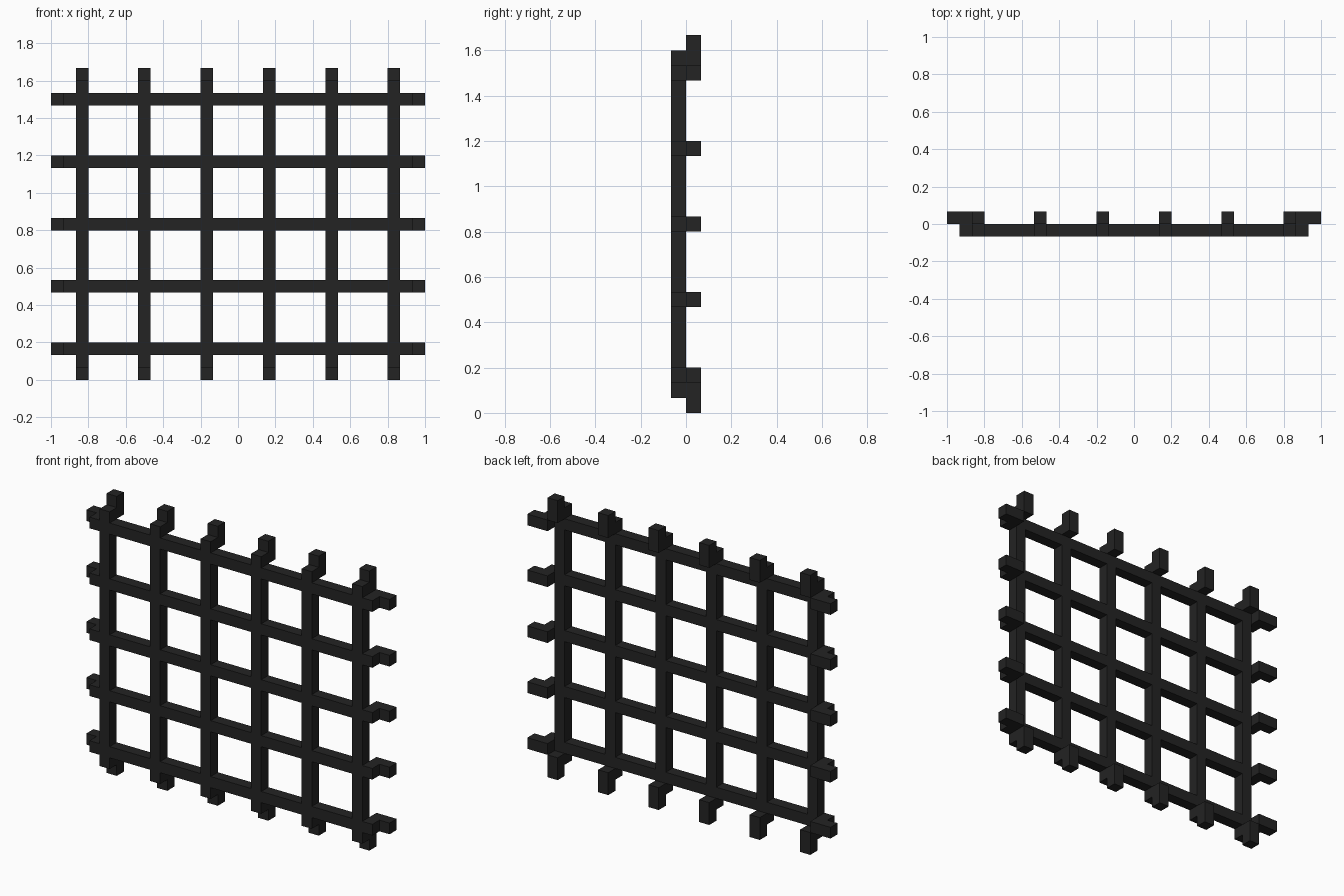
import bpy
import bmesh
from mathutils import Matrix, Vector

cube = bpy.data.objects.get("Cube")
if cube:
    bpy.data.objects.remove(cube, do_unlink=True)

T = 1 / 15        # bar thickness
PITCH = 5 * T     # bar spacing
COLUMNS, ROWS = 6, 5
HALF_W = COLUMNS * PITCH / 2
HEIGHT = ROWS * PITCH

iron = bpy.data.materials.new("black_iron")
iron.use_nodes = True
colour = (0.017, 0.017, 0.017, 1)
iron.diffuse_color = colour
iron.node_tree.nodes["Principled BSDF"].inputs["Base Color"].default_value = colour


def build(name, boxes):
    """Make one object from boxes given as (low corner, high corner)."""
    bm = bmesh.new()
    for low, high in boxes:
        low, high = Vector(low), Vector(high)
        matrix = Matrix.Translation((low + high) / 2) @ Matrix.Diagonal((*(high - low), 1))
        bmesh.ops.create_cube(bm, size=1, matrix=matrix)
    mesh = bpy.data.meshes.new(name)
    bm.to_mesh(mesh)
    bm.free()
    mesh.materials.append(iron)
    bpy.context.collection.objects.link(bpy.data.objects.new(name, mesh))


# Upright bars with a mounting lug behind each end
for i in range(COLUMNS):
    x = (i - (COLUMNS - 1) / 2) * PITCH
    a, b = x - T / 2, x + T / 2
    build(f"upright_bar_{i + 1}", [
        ((a, -T, T), (b, 0, HEIGHT - T)),
        ((a, 0, 0), (b, T, 2 * T)),
        ((a, 0, HEIGHT - 2 * T), (b, T, HEIGHT)),
    ])

# Cross bars with a mounting lug behind each end
for i in range(ROWS):
    z = (i + 0.5) * PITCH
    a, b = z - T / 2, z + T / 2
    build(f"cross_bar_{i + 1}", [
        ((T - HALF_W, -T, a), (HALF_W - T, 0, b)),
        ((-HALF_W, 0, a), (2 * T - HALF_W, T, b)),
        ((HALF_W - 2 * T, 0, a), (HALF_W, T, b)),
    ])
